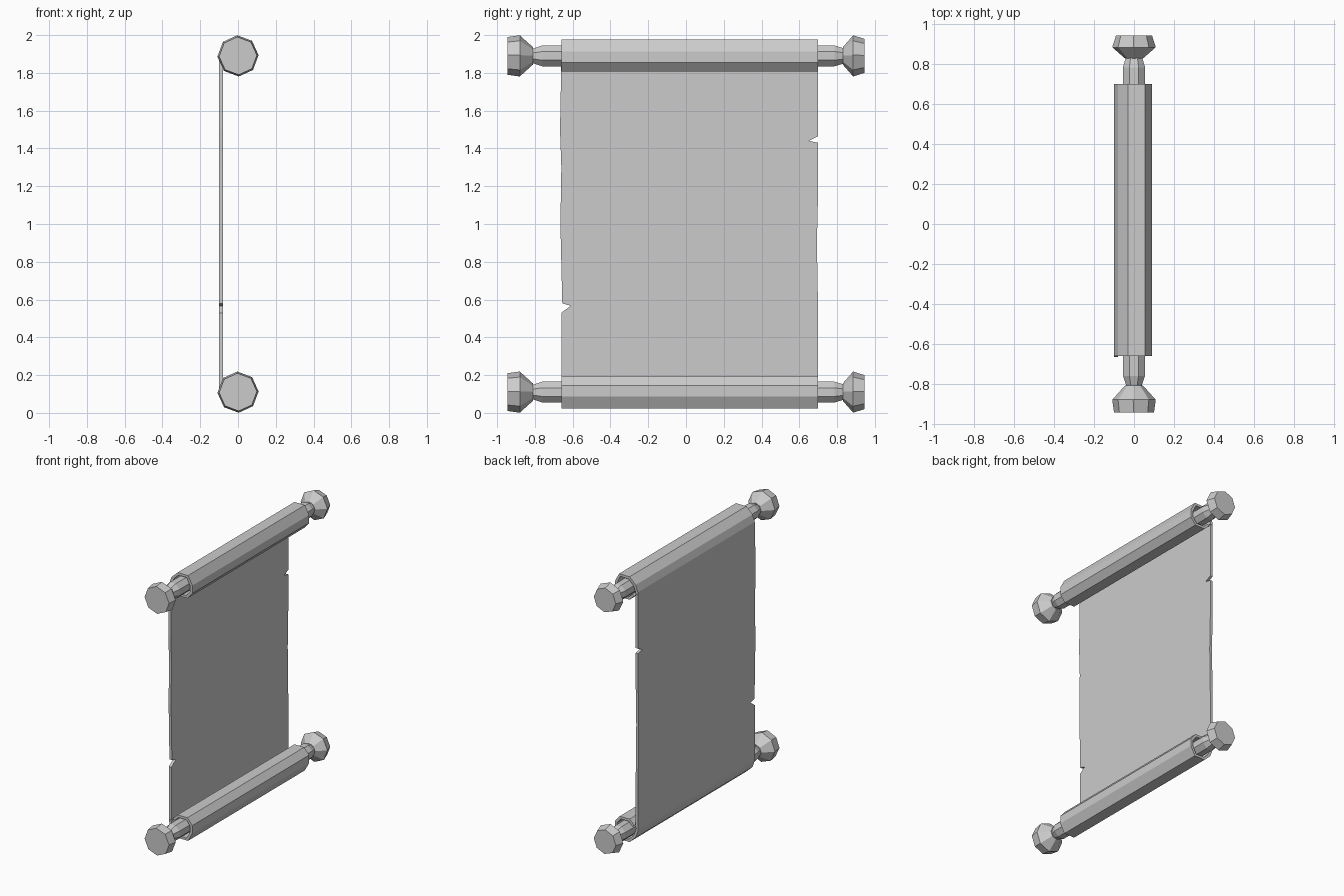
import bpy, bmesh, math
from mathutils import Vector

if "Cube" in bpy.data.objects:
    bpy.data.objects.remove(bpy.data.objects["Cube"])

ROD_Z = 1.89          # height of the top rod; the bottom one mirrors about z = 1


def finish(bm, name):
    bmesh.ops.recalc_face_normals(bm, faces=bm.faces)
    mesh = bpy.data.meshes.new(name)
    bm.to_mesh(mesh)
    bm.free()
    obj = bpy.data.objects.new(name, mesh)
    bpy.context.collection.objects.link(obj)
    return obj


def prism(name, start, end):
    """Join two matching polygons into a closed solid."""
    bm = bmesh.new()
    a = [bm.verts.new(p) for p in start]
    b = [bm.verts.new(p) for p in end]
    bm.faces.new(a)
    bm.faces.new(b)
    for i in range(len(a)):
        j = (i + 1) % len(a)
        bm.faces.new((a[i], a[j], b[j], b[i]))
    return finish(bm, name)


def turned(name, profile, z, phase, sides=8):
    """Faceted turning along y from (y, radius) pairs."""
    bm = bmesh.new()
    rings = []
    for y, r in profile:
        angles = [math.radians(phase) + math.tau * k / sides for k in range(sides)]
        rings.append([bm.verts.new((r * math.cos(t), y, z + r * math.sin(t))) for t in angles])
    for a, b in zip(rings, rings[1:]):
        for i in range(sides):
            j = (i + 1) % sides
            bm.faces.new((a[i], a[j], b[j], b[i]))
    bm.faces.new(rings[0])
    bm.faces.new(rings[-1])
    return finish(bm, name)


# Rolled paper section (x, z relative to the rod), running over the rod and under
roll = [(-0.1, -0.03), (-0.098, -0.01), (-0.08, 0.04), (-0.03, 0.087), (0.055, 0.087),
        (0.09, 0.023), (0.09, -0.035), (0.05, -0.082), (-0.03, -0.082), (-0.07, -0.045)]
outer = [Vector(p) for p in roll]
inner = [p - p.normalized() * 0.02 for p in outer]
section = outer + inner[::-1]

for label, s in (("top", 1), ("bottom", -1)):
    z = 1 + s * (ROD_Z - 1)
    # Rod with tapered ends
    turned(label + "_rod", [(-0.815, 0.04), (-0.76, 0.06), (0.785, 0.06), (0.84, 0.042)], z, 22.5)
    # Knobs
    turned(label + "_front_knob", [(-0.945, 0.1), (-0.88, 0.109), (-0.81, 0.046)], z, 2)
    turned(label + "_back_knob", [(0.945, 0.09), (0.885, 0.109), (0.83, 0.046)], z, 2)
    # Paper roll
    prism(label + "_paper_roll",
          [(p.x, -0.66, z + s * p.y) for p in section],
          [(p.x, 0.70, z + s * p.y) for p in section])

# Hanging sheet outline (y, z) with worn edges and two tears
outline = [(-0.66, 0.14), (-0.66, 0.53), (-0.61, 0.567), (-0.655, 0.58), (-0.665, 1.0),
           (-0.66, 1.3), (-0.667, 1.5), (-0.66, 1.86), (0.70, 1.86), (0.70, 1.465),
           (0.65, 1.44), (0.70, 1.43), (0.70, 1.2), (0.693, 0.9), (0.70, 0.5), (0.70, 0.14)]
prism("paper_sheet",
      [(-0.1, y, z) for y, z in outline],
      [(-0.08, y, z) for y, z in outline])
